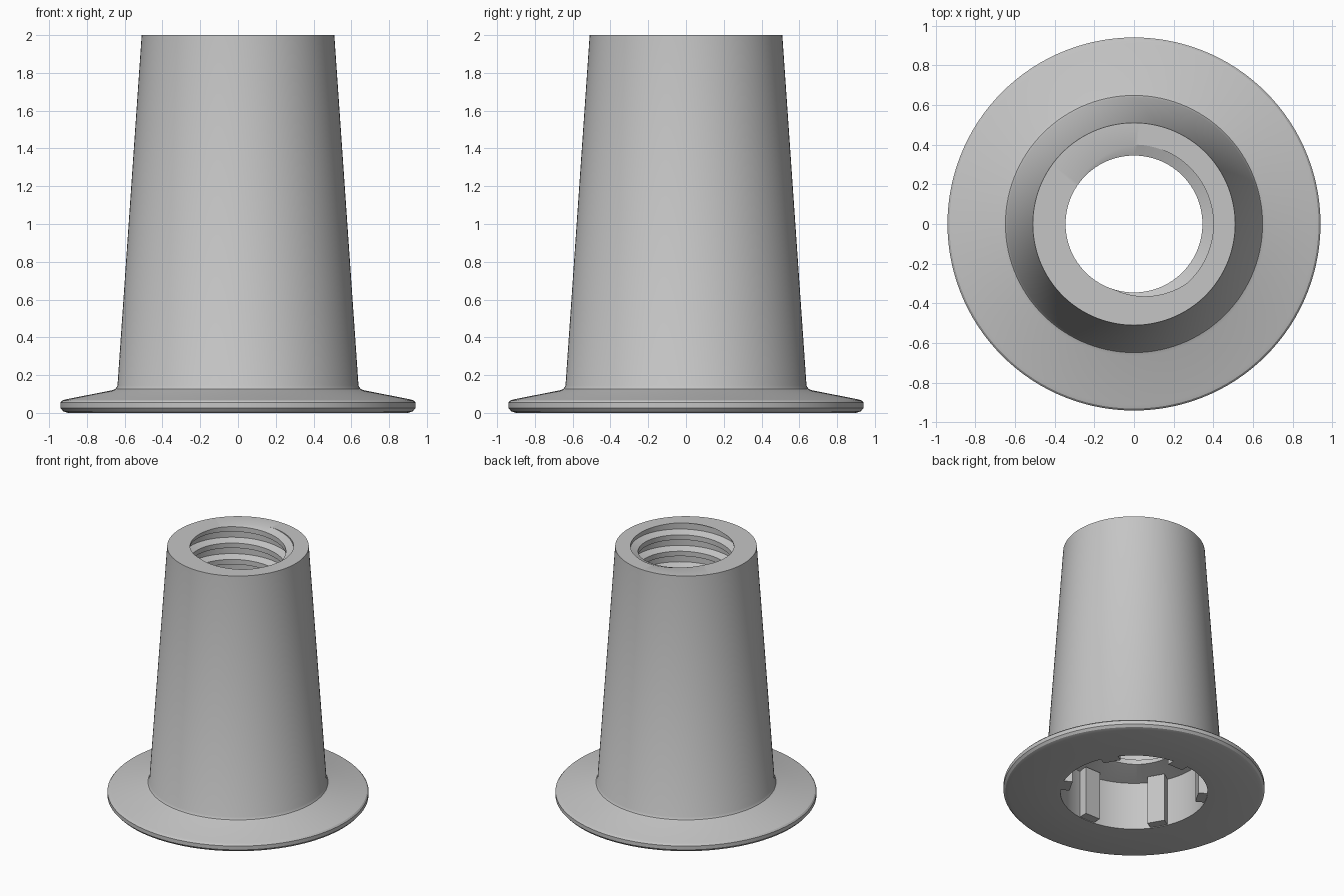
import bpy, bmesh
from math import cos, sin, pi, floor, radians
from mathutils import Matrix, Vector

cube = bpy.data.objects.get("Cube")
if cube:
    bpy.data.objects.remove(cube, do_unlink=True)

GREY = (0.56, 0.56, 0.56, 1)
grey = bpy.data.materials.new("grey_metal")
grey.use_nodes = True
grey.diffuse_color = GREY
grey.node_tree.nodes["Principled BSDF"].inputs["Base Color"].default_value = GREY

SEG = 120
TOP, BORE_BOTTOM = 2.0, 0.43
PITCH = 0.13
RECESS_R, RECESS_TOP = 0.53, 0.38

# One thread period as (phase, radius): root, flank, crest, flank
THREAD = [(0.0, 0.40), (0.38, 0.40), (0.54, 0.345), (0.84, 0.345), (1.0, 0.40)]
START = 0.19 - TOP / PITCH + radians(20) / (2 * pi)


def thread_radius(z, turn):
    f = z / PITCH - turn + START
    f -= floor(f + 1e-7)
    for (a, ra), (b, rb) in zip(THREAD, THREAD[1:]):
        if f <= b:
            return ra + (rb - ra) * (f - a) / (b - a)
    return THREAD[-1][1]


def thread_heights(turn):
    """Heights of the thread corners along one vertical line of the bore."""
    first = floor(BORE_BOTTOM / PITCH + START) - 2
    count = int((TOP - BORE_BOTTOM) / PITCH) + 5
    zs = [(first + k + f + turn - START) * PITCH
          for k in range(count) for f, _ in THREAD[:-1]]
    return [min(max(z, BORE_BOTTOM), TOP) for z in zs]


def finish(bm, name, angle):
    bmesh.ops.remove_doubles(bm, verts=bm.verts, dist=1e-5)
    bmesh.ops.recalc_face_normals(bm, faces=bm.faces)
    mesh = bpy.data.meshes.new(name)
    bm.to_mesh(mesh)
    bm.free()
    mesh.materials.append(grey)
    ob = bpy.data.objects.new(name, mesh)
    bpy.context.collection.objects.link(ob)
    bpy.ops.object.select_all(action='DESELECT')
    ob.select_set(True)
    bpy.context.view_layer.objects.active = ob
    bpy.ops.object.shade_smooth_by_angle(angle=radians(angle))
    return ob


# Flanged sleeve: recess, flange, tapered body, then the threaded bore
outer = [(RECESS_R, RECESS_TOP), (RECESS_R, 0), (0.90, 0), (0.925, 0.008),
         (0.94, 0.025), (0.94, 0.055), (0.93, 0.066), (0.91, 0.072),
         (0.665, 0.12), (0.648, 0.127), (0.638, 0.145), (0.51, TOP)]
bm = bmesh.new()
columns = []
for i in range(SEG + 1):
    turn = i / SEG
    bore = [(thread_radius(z, turn), z) for z in reversed(thread_heights(turn))]
    a = 2 * pi * turn
    columns.append([bm.verts.new((r * cos(a), r * sin(a), z)) for r, z in outer + bore])
for left, right in zip(columns, columns[1:]):
    n = len(left)
    for j in range(n):
        k = (j + 1) % n
        bm.faces.new((left[j], right[j], right[k], left[k]))
bmesh.ops.dissolve_degenerate(bm, dist=1e-6, edges=bm.edges)
finish(bm, "flanged_sleeve", 28)

# Six upright ribs inside the lower recess
bm = bmesh.new()
RIB_IN, RIB_OUT, RIB_W, RIB_H = 0.46, 0.55, 0.13, 0.385
for i in range(6):
    place = (Matrix.Rotation(radians(30 + 60 * i), 4, 'Z')
             @ Matrix.Translation(Vector(((RIB_IN + RIB_OUT) / 2, 0, RIB_H / 2 + 0.005)))
             @ Matrix.Diagonal((RIB_OUT - RIB_IN, RIB_W, RIB_H, 1)))
    bmesh.ops.create_cube(bm, size=1, matrix=place)
finish(bm, "recess_ribs", 30)
